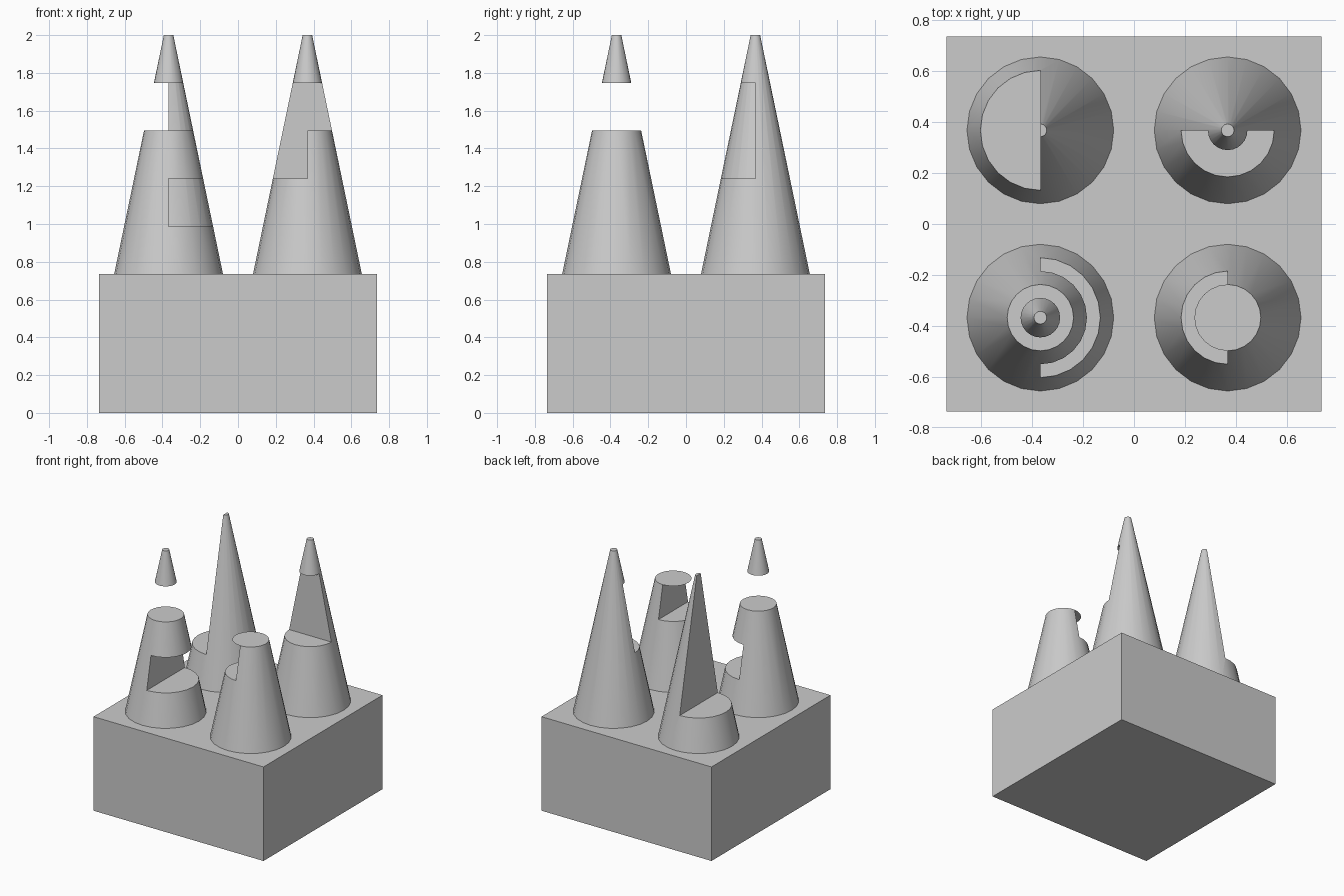
import bpy, math

if "Cube" in bpy.data.objects:
    bpy.data.objects.remove(bpy.data.objects["Cube"])

B = 0.735                 # base half-width and height
C = 0.3675                # cone centre offset
STEP = (2.0 - B) / 5      # height of one cone level
R0, R1, SIDES = 0.288, 0.025, 24


def box(name, lo, hi):
    mid = [(a + b) / 2 for a, b in zip(lo, hi)]
    bpy.ops.mesh.primitive_cube_add(size=1, location=mid)
    ob = bpy.context.object
    ob.name = name
    ob.scale = [b - a for a, b in zip(lo, hi)]
    bpy.ops.object.transform_apply(location=False, rotation=False, scale=True)
    return ob


def cone(name, x, y, cuts):
    """Tapered cone; each cut is (side, first level, last level) removed."""
    bpy.ops.mesh.primitive_cone_add(vertices=SIDES, radius1=R0, radius2=R1,
                                    depth=2 - B, location=(x, y, (2 + B) / 2))
    ob = bpy.context.object
    ob.name = name
    w = 0.4
    for side, first, last in cuts:
        lo = [x - w, y - w, B + STEP * (first - 1)]
        hi = [x + w, y + w, B + STEP * last + (0.1 if last == 5 else 0)]
        if side == "left":
            hi[0] = x
        elif side == "right":
            lo[0] = x
        elif side == "front":
            hi[1] = y
        cutter = box("cutter", lo, hi)
        cutter.hide_render = True
        mod = ob.modifiers.new("cut", "BOOLEAN")
        mod.operation, mod.solver, mod.object = "DIFFERENCE", "EXACT", cutter
        bpy.context.view_layer.objects.active = ob
        bpy.ops.object.modifier_apply(modifier=mod.name)
        bpy.data.objects.remove(cutter)
    bpy.ops.object.select_all(action="DESELECT")
    ob.select_set(True)
    bpy.context.view_layer.objects.active = ob
    bpy.ops.object.shade_smooth_by_angle(angle=math.radians(30))


# square plinth
box("base_block", (-B, -B, 0), (B, B, B))

# four notched cones
cone("cone_back_left", -C, C, [("left", 2, 5)])
cone("cone_back_right", C, C, [("front", 3, 4)])
cone("cone_front_left", -C, -C, [("right", 2, 2), ("all", 4, 4)])
cone("cone_front_right", C, -C, [("left", 3, 3), ("all", 4, 5)])
